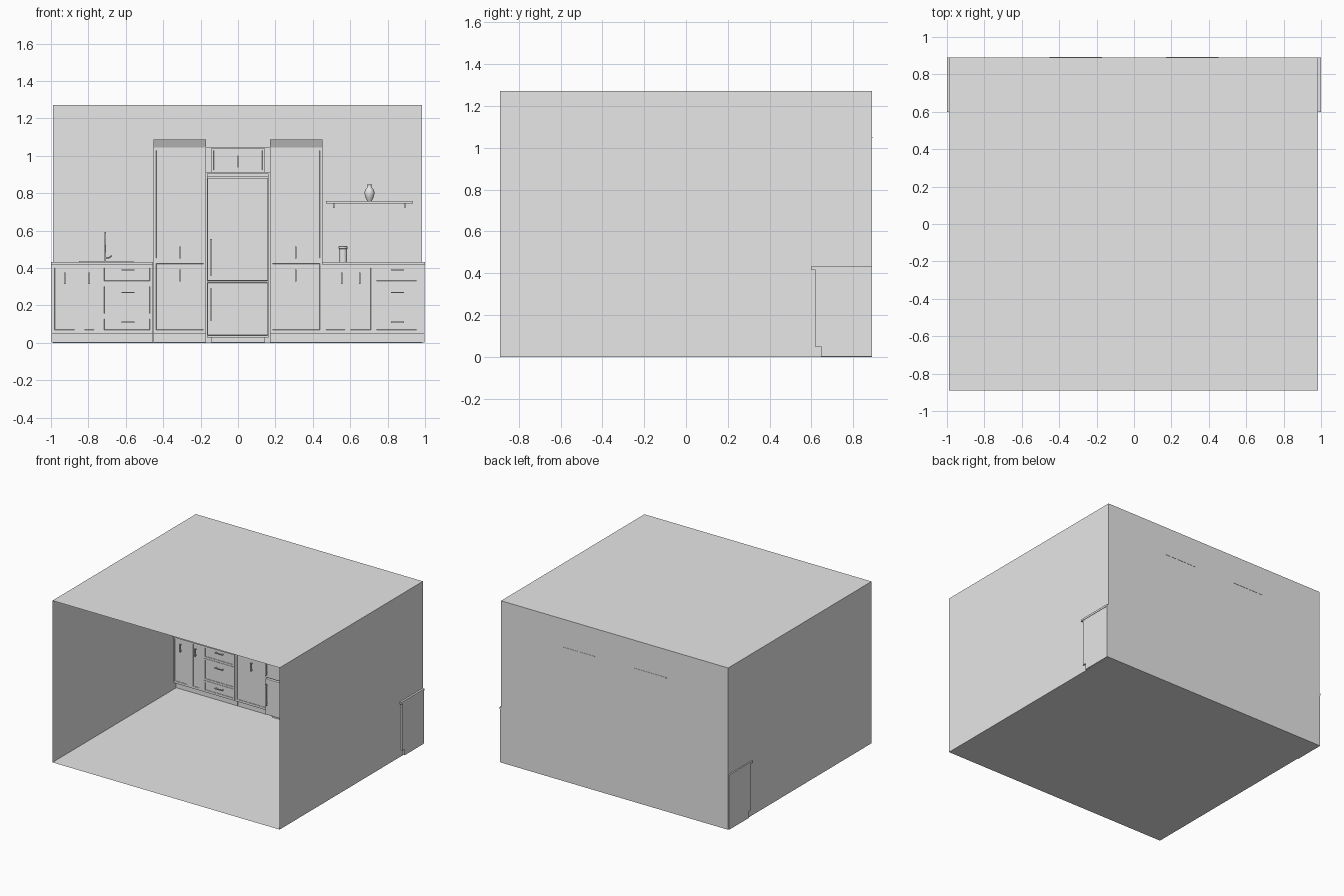
import bpy, bmesh, math
from mathutils import Vector

if "Cube" in bpy.data.objects:
    bpy.data.objects.remove(bpy.data.objects["Cube"])

grey = bpy.data.materials.new("plain_grey")
grey.diffuse_color = (0.8, 0.8, 0.8, 1)
grey.use_nodes = True
grey.node_tree.nodes["Principled BSDF"].inputs["Base Color"].default_value = grey.diffuse_color


def finish(name, bm, smooth=False):
    me = bpy.data.meshes.new(name)
    bm.to_mesh(me)
    bm.free()
    me.materials.append(grey)
    ob = bpy.data.objects.new(name, me)
    bpy.context.collection.objects.link(ob)
    if smooth:
        bpy.ops.object.select_all(action='DESELECT')
        ob.select_set(True)
        bpy.context.view_layer.objects.active = ob
        bpy.ops.object.shade_smooth_by_angle(angle=math.radians(40))
    return ob


def add_box(bm, x0, x1, y0, y1, z0, z1):
    verts = bmesh.ops.create_cube(bm, size=1)["verts"]
    for v in verts:
        v.co = Vector(((x0 + x1) / 2 + v.co.x * (x1 - x0),
                       (y0 + y1) / 2 + v.co.y * (y1 - y0),
                       (z0 + z1) / 2 + v.co.z * (z1 - z0)))
    return verts


def box(name, *dims):
    bm = bmesh.new()
    add_box(bm, *dims)
    return finish(name, bm)


def lathe(name, x, y, profile, n=24):
    """Revolve (radius, z) points about a vertical axis, closed top and bottom."""
    bm = bmesh.new()
    rings = [[bm.verts.new((x + r * math.cos(2 * math.pi * i / n),
                            y + r * math.sin(2 * math.pi * i / n), z))
              for i in range(n)] for r, z in profile]
    for a, b in zip(rings, rings[1:]):
        for i in range(n):
            j = (i + 1) % n
            bm.faces.new((a[i], a[j], b[j], b[i]))
    bm.faces.new(rings[0][::-1])
    bm.faces.new(rings[-1])
    return finish(name, bm, True)


def tube(name, points, radius):
    cu = bpy.data.curves.new(name, 'CURVE')
    cu.dimensions = '3D'
    cu.bevel_depth = radius
    cu.bevel_resolution = 2
    cu.use_fill_caps = True
    sp = cu.splines.new('POLY')
    sp.points.add(len(points) - 1)
    for p, co in zip(sp.points, points):
        p.co = (*co, 1)
    cu.materials.append(grey)
    ob = bpy.data.objects.new(name, cu)
    bpy.context.collection.objects.link(ob)
    return ob


BACK, FRONT, DOOR = 0.889, 0.623, 0.614


def front(name, x0, x1, z0, z1):
    """Cabinet door or drawer front with a recessed centre panel."""
    bm = bmesh.new()
    add_box(bm, x0 + .002, x1 - .002, DOOR, FRONT, z0 + .002, z1 - .002)
    bm.normal_update()
    f = [f for f in bm.faces if f.normal.y < -0.9]
    bmesh.ops.inset_region(bm, faces=f, thickness=0.018)
    bmesh.ops.inset_region(bm, faces=f, thickness=0.001, depth=-0.004)
    return finish(name, bm)


def handle(name, x, z, length, vertical=True, y=DOOR, w=0.004, out=0.017):
    """Bar pull with two posts."""
    bm = bmesh.new()
    h = length / 2
    dx, dz = (w, h) if vertical else (h, w)
    add_box(bm, x - dx, x + dx, y - out, y - out + .006, z - dz, z + dz)
    for s in (-.8, .8):
        px, pz = (x, z + s * h) if vertical else (x + s * h, z)
        add_box(bm, px - .003, px + .003, y - out + .003, y + .005, pz - .003, pz + .003)
    return finish(name, bm)


# Room shell, open at the front
bm = bmesh.new()
add_box(bm, -0.99, 0.985, -0.89, 0.89, 0, 1.272)
bm.normal_update()
bmesh.ops.delete(bm, geom=[f for f in bm.faces if f.normal.y < -0.9], context='FACES')
finish("room_shell", bm)

# Base cabinets, toe kicks and worktops
base = {}
for side, x0, x1 in (("left", -0.997, -0.455), ("right", 0.45, 0.997)):
    base[side] = box(side + "_base_cabinet", x0, x1, FRONT - .006, BACK, 0.05, 0.418)
    box(side + "_toe_kick", x0, x1, 0.645, BACK, 0.001, 0.05)
    base[side + "_top"] = box(side + "_worktop", x0 - (.003 if x0 < 0 else 0),
                              x1 + (.003 if x0 > 0 else 0), 0.598, BACK, 0.418, 0.433)

# Sink opening, rim and tap
cutter = box("sink_cutter", -0.83, -0.58, 0.67, 0.82, 0.33, 0.5)
cutter.hide_render = True
cutter.hide_set(True)
for ob in (base["left"], base["left_top"]):
    m = ob.modifiers.new("sink", 'BOOLEAN')
    m.operation = 'DIFFERENCE'
    m.solver = 'EXACT'
    m.object = cutter
bm = bmesh.new()
for d in ((-.85, -.83, .65, .84), (-.58, -.56, .65, .84),
          (-.83, -.58, .65, .67), (-.83, -.58, .82, .84)):
    add_box(bm, *d, 0.433, 0.438)
finish("sink_rim", bm)
arc = [(-.71, .825 - .04 * (1 - math.cos(math.pi * i / 10)),
        .55 + .038 * math.sin(math.pi * i / 10)) for i in range(11)]
tube("tap_spout", [(-.71, .825, .435)] + arc + [(-.71, .745, .52)], 0.005)
tube("tap_lever", [(-.71, .825, .455), (-.69, .825, .455), (-.675, .825, .466)], 0.004)

# Base doors and drawers
for i, (x0, x1, hx) in enumerate(((-.995, -.86, -.925), (-.835, -.755, -.795),
                                  (.455, .587, .555), (.587, .725, .65))):
    front(f"base_door_{i}", x0, x1, .055, .415)
    handle(f"base_door_handle_{i}", hx, .345, .06)
for s, x0, x1 in (("left", -.73, -.457), ("right", .725, .97)):
    for i, (z0, z1, hz) in enumerate(((.055, .143, .11), (.143, .317, .27), (.317, .415, .39))):
        front(f"{s}_drawer_{i}", x0, x1, z0, z1)
        handle(f"{s}_drawer_handle_{i}", (x0 + x1) / 2 + .005, hz, .07, False, w=.003)

# Tall cabinets either side of the fridge, with cornices
for s, name in ((-1, "left"), (1, "right")):
    x0, x1 = sorted((s * .17, s * .452))
    box(name + "_tall_cabinet", x0, x1, FRONT - .006, BACK, 0.05, 1.045)
    box(name + "_tall_toe_kick", x0, x1, 0.645, BACK, 0.001, 0.05)
    front(name + "_tall_lower_door", x0, x1, .055, .438)
    front(name + "_tall_upper_door", x0, x1, .438, 1.043)
    handle(name + "_tall_lower_handle", s * .31, .36, .065)
    handle(name + "_tall_upper_handle", s * .31, .483, .065)
    bm = bmesh.new()
    for v in add_box(bm, x0, x1, 0.61, BACK, 1.045, 1.086):
        if v.co.z > 1.06 and v.co.y < .7:
            v.co.y -= .02
    finish(name + "_cornice", bm)
    box(name + "_cornice_back_strip", x0, x1, .88, .892, 1.047, 1.053)

# Cabinet above the fridge
box("over_fridge_cabinet", -.17, .17, FRONT, BACK, .91, 1.045)
front("over_fridge_door", -.145, .145, .91, 1.043)
handle("over_fridge_handle", 0, .97, .065)

# Fridge
box("fridge_body", -.165, .162, .6, BACK - .01, .03, .905)
box("fridge_plinth", -.145, .145, .63, BACK - .01, .001, .03)
for name, z0, z1 in (("lower", .04, .322), ("upper", .332, .882)):
    ob = box(f"fridge_{name}_door", -.164, .161, .572, .598, z0, z1)
    m = ob.modifiers.new("round", 'BEVEL')
    m.width, m.segments = .004, 2
box("fridge_top_trim", -.167, .164, .576, .62, .888, .905)
handle("fridge_upper_handle", -.145, .457, .195, y=.572, w=.006, out=.022)
handle("fridge_lower_handle", -.145, .205, .17, y=.572, w=.006, out=.022)

# Wall shelf with brackets
box("wall_shelf", .47, .935, .74, BACK, .745, .758)
for i, x in enumerate((.512, .893)):
    box(f"shelf_bracket_{i}", x - .003, x + .003, .77, BACK, .722, .745)

# Vase and canister
lathe("vase", .703, .81, [(.012, .758), (.016, .766), (.024, .785), (.027, .802), (.023, .818),
                          (.012, .832), (.01, .838), (.014, .848), (.011, .848), (.008, .836)])
lathe("canister", .562, .77, [(.022, .433), (.022, .503), (.024, .504), (.024, .515), (.02, .518)])
